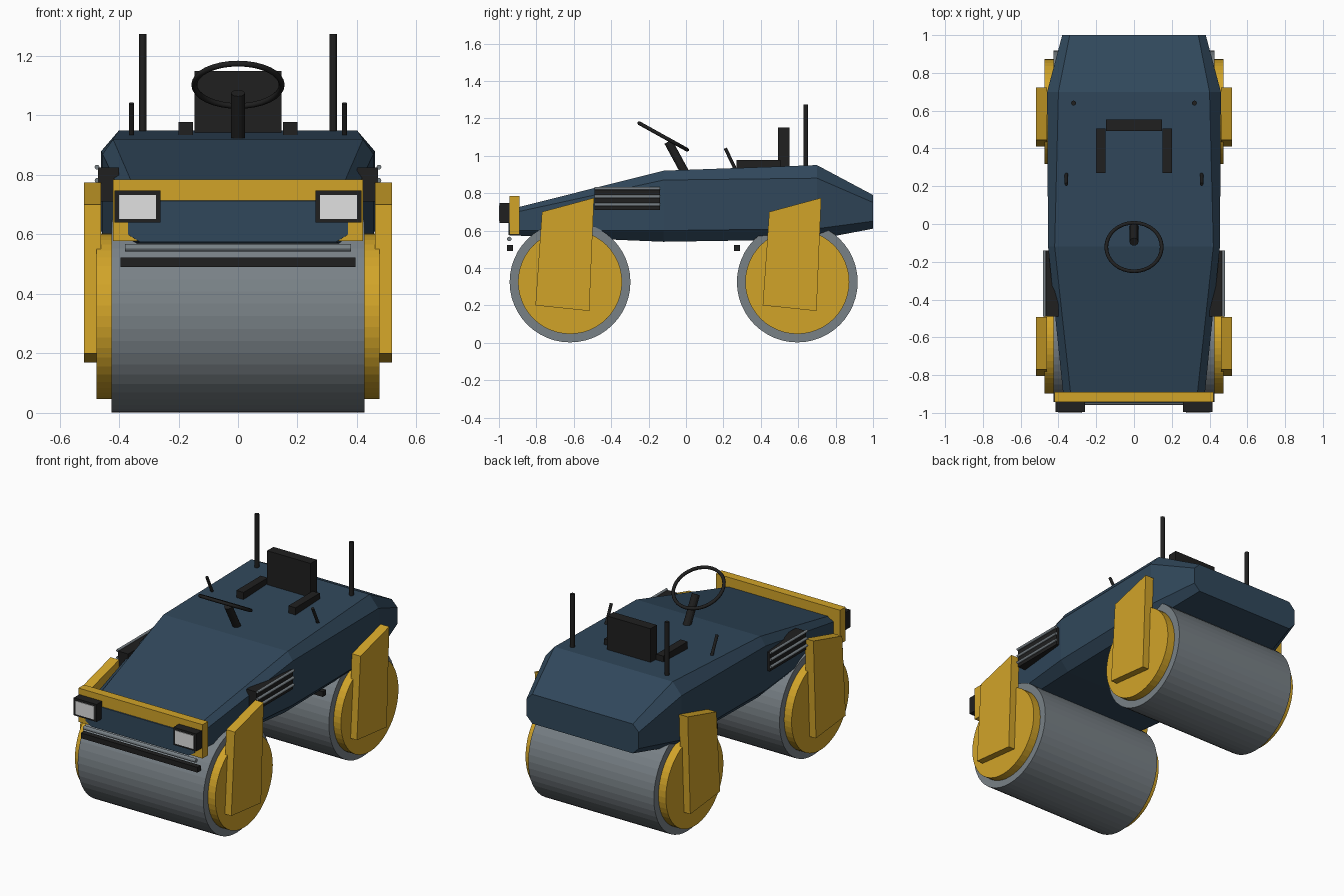
import bpy, bmesh, math
from mathutils import Vector

cube = bpy.data.objects.get("Cube")
if cube:
    bpy.data.objects.remove(cube, do_unlink=True)


def material(name, r, g, b):
    m = bpy.data.materials.new(name)
    m.use_nodes = True
    m.diffuse_color = (r, g, b, 1)
    bsdf = next(n for n in m.node_tree.nodes if n.type == 'BSDF_PRINCIPLED')
    bsdf.inputs["Base Color"].default_value = (r, g, b, 1)
    bsdf.inputs["Roughness"].default_value = 0.6
    return m


NAVY = material("navy paint", 0.03, 0.064, 0.105)
YELLOW = material("yellow paint", 0.64, 0.37, 0.022)
STEEL = material("drum steel", 0.19, 0.22, 0.24)
BLACK = material("black", 0.014, 0.014, 0.014)
LENS = material("lamp lens", 0.75, 0.75, 0.75)


def finish(name, bm, mat, smooth=None):
    bmesh.ops.recalc_face_normals(bm, faces=bm.faces)
    mesh = bpy.data.meshes.new(name)
    bm.to_mesh(mesh)
    bm.free()
    mesh.materials.append(mat)
    ob = bpy.data.objects.new(name, mesh)
    bpy.context.collection.objects.link(ob)
    if smooth:
        bpy.ops.object.select_all(action='DESELECT')
        ob.select_set(True)
        bpy.context.view_layer.objects.active = ob
        bpy.ops.object.shade_smooth_by_angle(angle=math.radians(smooth))
    return ob


def loft(name, rings, mat, smooth=None):
    """Skin closed rings of points and cap both ends."""
    bm = bmesh.new()
    loops = [[bm.verts.new(p) for p in ring] for ring in rings]
    n = len(loops[0])
    for a, b in zip(loops, loops[1:]):
        for i in range(n):
            j = (i + 1) % n
            bm.faces.new((a[i], a[j], b[j], b[i]))
    bm.faces.new(loops[0])
    bm.faces.new(loops[-1])
    return finish(name, bm, mat, smooth)


def box(name, x, y, z, mat):
    ring = lambda h: [(x[0], y[0], h), (x[1], y[0], h), (x[1], y[1], h), (x[0], y[1], h)]
    return loft(name, [ring(z[0]), ring(z[1])], mat)


def rod(name, a, b, radius, mat, sides=12):
    a, b = Vector(a), Vector(b)
    bm = bmesh.new()
    bmesh.ops.create_cone(bm, cap_ends=True, segments=sides, radius1=radius,
                          radius2=radius, depth=(b - a).length)
    bm.transform((b - a).to_track_quat('Z', 'Y').to_matrix().to_4x4())
    bmesh.ops.translate(bm, verts=bm.verts, vec=(a + b) / 2)
    return finish(name, bm, mat, 25 if sides < 40 else 5)


# Body: eight-sided sections (y, bottom/side/top half widths, four heights)
def section(y, wb, w, wt, z0, z1, z2, z3):
    half = [(wb, z0), (w, z1), (w, z2), (wt, z3)]
    return [(x, y, z) for x, z in half] + [(-x, y, z) for x, z in reversed(half)]


loft("body", [
    section(-0.948, 0.33, 0.37, 0.33, 0.575, 0.60, 0.69, 0.712),
    section(-0.12, 0.40, 0.455, 0.42, 0.54, 0.60, 0.87, 0.92),
    section(0.70, 0.40, 0.46, 0.40, 0.553, 0.61, 0.88, 0.95),
    section(1.0, 0.34, 0.38, 0.34, 0.61, 0.65, 0.75, 0.79)], NAVY)

# Front frame and scraper bars
box("front_frame", (-0.42, 0.42), (-0.943, -0.89), (0.578, 0.785), YELLOW)
rod("front_scraper_rod", (-0.38, -0.945, 0.555), (0.38, -0.945, 0.555), 0.012, STEEL)
for label, y in (("front", -0.94), ("rear", 0.272)):
    box(label + "_scraper_bar", (-0.395, 0.395), (y - 0.016, y + 0.016), (0.49, 0.522), BLACK)

# Drums with hubs and fork arms
for label, y in (("front", -0.62), ("rear", 0.595)):
    rod(label + "_drum", (-0.425, y, 0.325), (0.425, y, 0.325), 0.323, STEEL, 48)
    for side, s in (("left", 1), ("right", -1)):
        rod(f"{label}_{side}_hub", (s * 0.42, y, 0.325), (s * 0.475, y, 0.325), 0.278, YELLOW, 48)
        profile = [(-0.185, 0.20), (0.103, 0.17), (0.128, 0.775), (-0.15, 0.70)]
        loft(f"{label}_{side}_arm",
             [[(s * x, y + dy, z) for dy, z in profile] for x in (0.46, 0.518)], YELLOW)

# Paired parts
for side, s in (("left", 1), ("right", -1)):
    def pair(a, b):
        return sorted((s * a, s * b))

    box(side + "_headlight_housing", pair(0.26, 0.415), (-0.996, -0.94), (0.64, 0.747), BLACK)
    box(side + "_headlight_lens", pair(0.275, 0.40), (-1.0, -0.995), (0.652, 0.733), LENS)
    box(side + "_vent", pair(0.40, 0.47), (-0.49, -0.14), (0.71, 0.825), BLACK)
    for i in range(3):
        z = 0.738 + i * 0.044
        rod(f"{side}_vent_slat_{i + 1}", (s * 0.474, -0.49, z), (s * 0.474, -0.14, z), 0.008, STEEL)
    box(side + "_armrest", pair(0.152, 0.20), (0.27, 0.505), (0.925, 0.978), BLACK)
    rod(side + "_lever", (s * 0.358, 0.265, 0.925), (s * 0.358, 0.21, 1.04), 0.009, BLACK)
    rod(side + "_pole", (s * 0.32, 0.64, 0.93), (s * 0.32, 0.64, 1.273), 0.013, BLACK)

# Seat and steering
box("seat_back", (-0.147, 0.147), (0.492, 0.553), (0.925, 1.15), BLACK)
rod("steering_column", (0, 0.0, 0.90), (0, -0.095, 1.075), 0.023, BLACK)
bpy.ops.mesh.primitive_torus_add(location=(0, -0.122, 1.103), rotation=(math.radians(-29), 0, 0),
                                 major_radius=0.147, minor_radius=0.01,
                                 major_segments=32, minor_segments=8)
wheel = bpy.context.object
wheel.name = "steering_wheel"
wheel.data.materials.append(BLACK)
bpy.ops.object.shade_smooth_by_angle(angle=math.radians(50))
